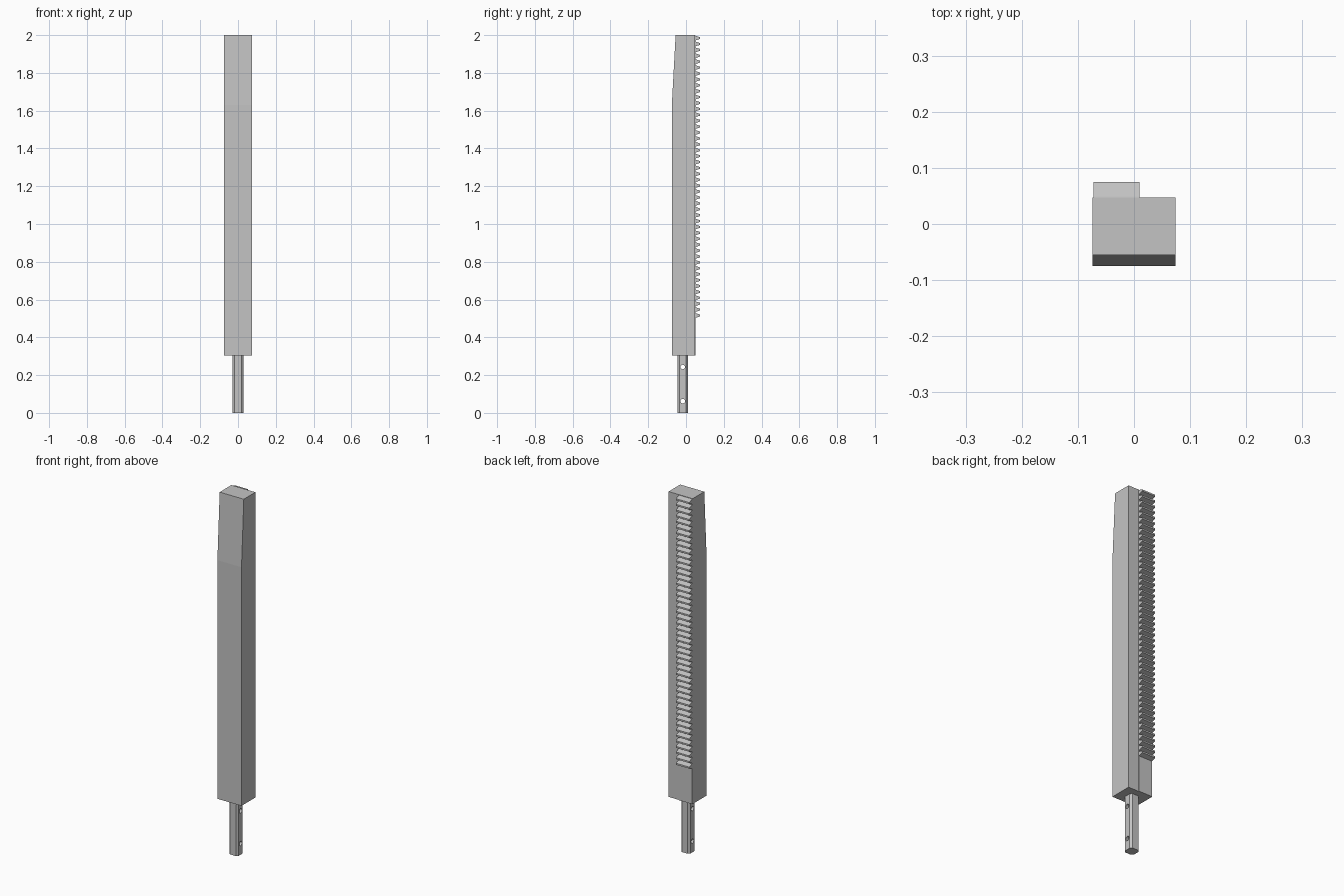
import bpy
import bmesh
from mathutils import Matrix, Vector

cube = bpy.data.objects.get("Cube")
if cube:
    bpy.data.objects.remove(cube, do_unlink=True)

steel = bpy.data.materials.new("steel grey")
steel.use_nodes = True
grey = (0.55, 0.55, 0.55, 1)
steel.diffuse_color = grey
steel.node_tree.nodes["Principled BSDF"].inputs["Base Color"].default_value = grey


def prism(name, profile, direction):
    """Extrude a closed profile along a direction."""
    bm = bmesh.new()
    face = bm.faces.new([bm.verts.new(p) for p in profile])
    out = bmesh.ops.extrude_face_region(bm, geom=[face])
    moved = [v for v in out["geom"] if isinstance(v, bmesh.types.BMVert)]
    bmesh.ops.translate(bm, verts=moved, vec=Vector(direction))
    bmesh.ops.recalc_face_normals(bm, faces=bm.faces)
    mesh = bpy.data.meshes.new(name)
    bm.to_mesh(mesh)
    bm.free()
    mesh.materials.append(steel)
    obj = bpy.data.objects.new(name, mesh)
    bpy.context.collection.objects.link(obj)
    return obj


# Main bar, tapered at the top of its front
HALF, FRONT, BACK, BASE, TOP = 0.074, -0.075, 0.047, 0.305, 2.0
side = [(FRONT, BASE), (BACK, BASE), (BACK, TOP), (-0.055, TOP), (FRONT, 1.63)]
prism("bar", [(-HALF, y, z) for y, z in side], (2 * HALF, 0, 0))

# Toothed rack on the back, with a thin plain strip below the teeth
LEFT, WIDTH, TIP, START, COUNT = -0.072, 0.082, 0.075, 0.5, 48
root = BACK + 0.003
pitch = (TOP - START) / COUNT
rack = [(BACK - 0.005, TOP - 0.001), (BACK - 0.005, BASE), (root, BASE)]
for i in range(COUNT):
    z = START + i * pitch
    rack += [(root, z + 0.1 * pitch), (TIP, z + 0.36 * pitch),
             (TIP, z + 0.64 * pitch), (root, z + 0.9 * pitch)]
prism("rack", [(LEFT, y, z) for y, z in rack], (WIDTH, 0, 0))

# Chamfered square tang under the bar
CENTRE, R, FLAT = -0.017, 0.028, 0.018
corners = []
for sx, sy in ((1, 1), (-1, 1), (-1, -1), (1, -1)):
    pair = [(sx * R, sy * FLAT), (sx * FLAT, sy * R)]
    corners += pair if sx * sy > 0 else pair[::-1]
tang = prism("tang", [(x, y + CENTRE, 0) for x, y in corners], (0, 0, BASE + 0.005))

# Two cross holes through the tang
bm = bmesh.new()
for z in (0.062, 0.243):
    place = Matrix.Translation((0, CENTRE, z)) @ Matrix.Rotation(1.570796, 4, "Y")
    bmesh.ops.create_cone(bm, cap_ends=True, segments=24, radius1=0.012,
                          radius2=0.012, depth=0.2, matrix=place)
mesh = bpy.data.meshes.new("hole_cutter")
bm.to_mesh(mesh)
bm.free()
mesh.materials.append(steel)
cutter = bpy.data.objects.new("hole_cutter", mesh)
bpy.context.collection.objects.link(cutter)
cutter.hide_render = True
cutter.hide_viewport = True
cutter.display_type = "WIRE"
cut = tang.modifiers.new("cross holes", "BOOLEAN")
cut.operation = "DIFFERENCE"
cut.solver = "EXACT"
cut.object = cutter
